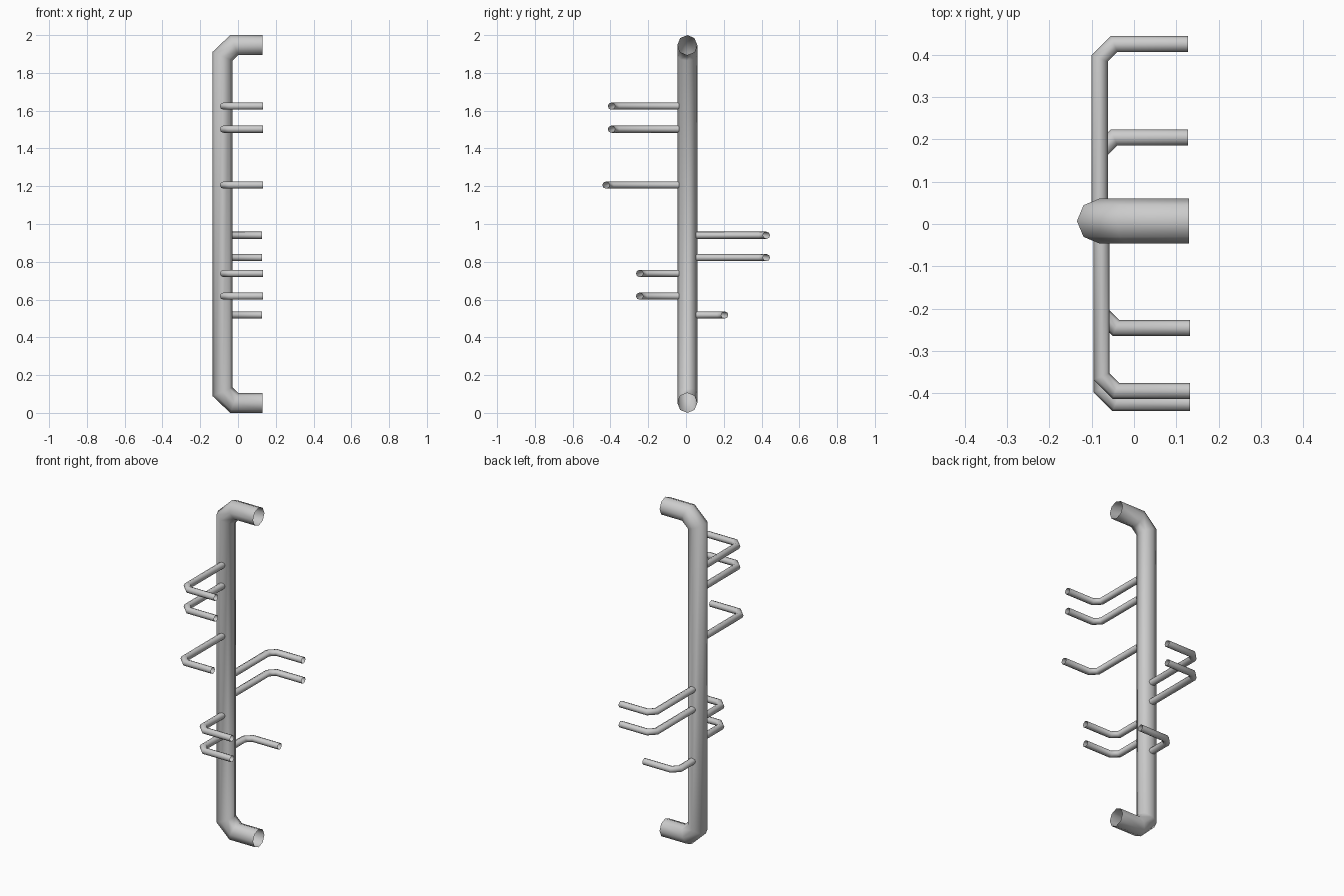
import bpy, bmesh, math
from mathutils import Vector

if "Cube" in bpy.data.objects:
    bpy.data.objects.remove(bpy.data.objects["Cube"])


def tube(name, points, binormal, radius, sides=8):
    """Open-ended tube with mitred corners along a planar path."""
    pts = [Vector(p) for p in points]
    b = Vector(binormal)
    bm = bmesh.new()
    rings = []
    for i, p in enumerate(pts):
        d_in = (p - pts[i - 1]).normalized() if i else (pts[1] - p).normalized()
        d_out = (pts[i + 1] - p).normalized() if i < len(pts) - 1 else d_in
        tangent = (d_in + d_out).normalized()
        n = b.cross(tangent) / tangent.dot(d_in)
        ring = []
        for k in range(sides):
            a = 2 * math.pi * k / sides
            ring.append(bm.verts.new(p + radius * (math.cos(a) * n + math.sin(a) * b)))
        rings.append(ring)
    for r0, r1 in zip(rings, rings[1:]):
        for k in range(sides):
            j = (k + 1) % sides
            bm.faces.new((r0[k], r0[j], r1[j], r1[k]))
    bmesh.ops.recalc_face_normals(bm, faces=bm.faces)
    mesh = bpy.data.meshes.new(name)
    bm.to_mesh(mesh)
    bm.free()
    obj = bpy.data.objects.new(name, mesh)
    bpy.context.collection.objects.link(obj)
    for f in mesh.polygons:
        f.use_smooth = True
    return obj


# Main vertical pipe with bent ends
Y = 0.007
R = 0.053
tube("main_pipe",
     [(0.13, Y, R), (-0.02, Y, R), (-0.082, Y, 0.112),
      (-0.082, Y, 1.888), (-0.02, Y, 2 - R), (0.13, Y, 2 - R)],
     (0, 1, 0), R)

# Side branches: height, sideways reach
branches = [(1.624, -0.395), (1.502, -0.395), (1.206, -0.424),
            (0.94, 0.426), (0.822, 0.426),
            (0.738, -0.246), (0.618, -0.246), (0.518, 0.205)]
for i, (z, y) in enumerate(branches):
    s = math.copysign(1, y)
    x = -0.079 - 0.002 * s
    end = 0.1305 - 0.0025 * s
    tube(f"branch_pipe_{i + 1}",
         [(x, Y + 0.03 * s, z), (x, y - 0.034 * s, z), (x + 0.034, y, z), (end, y, z)],
         (0, 0, 1), 0.019)
